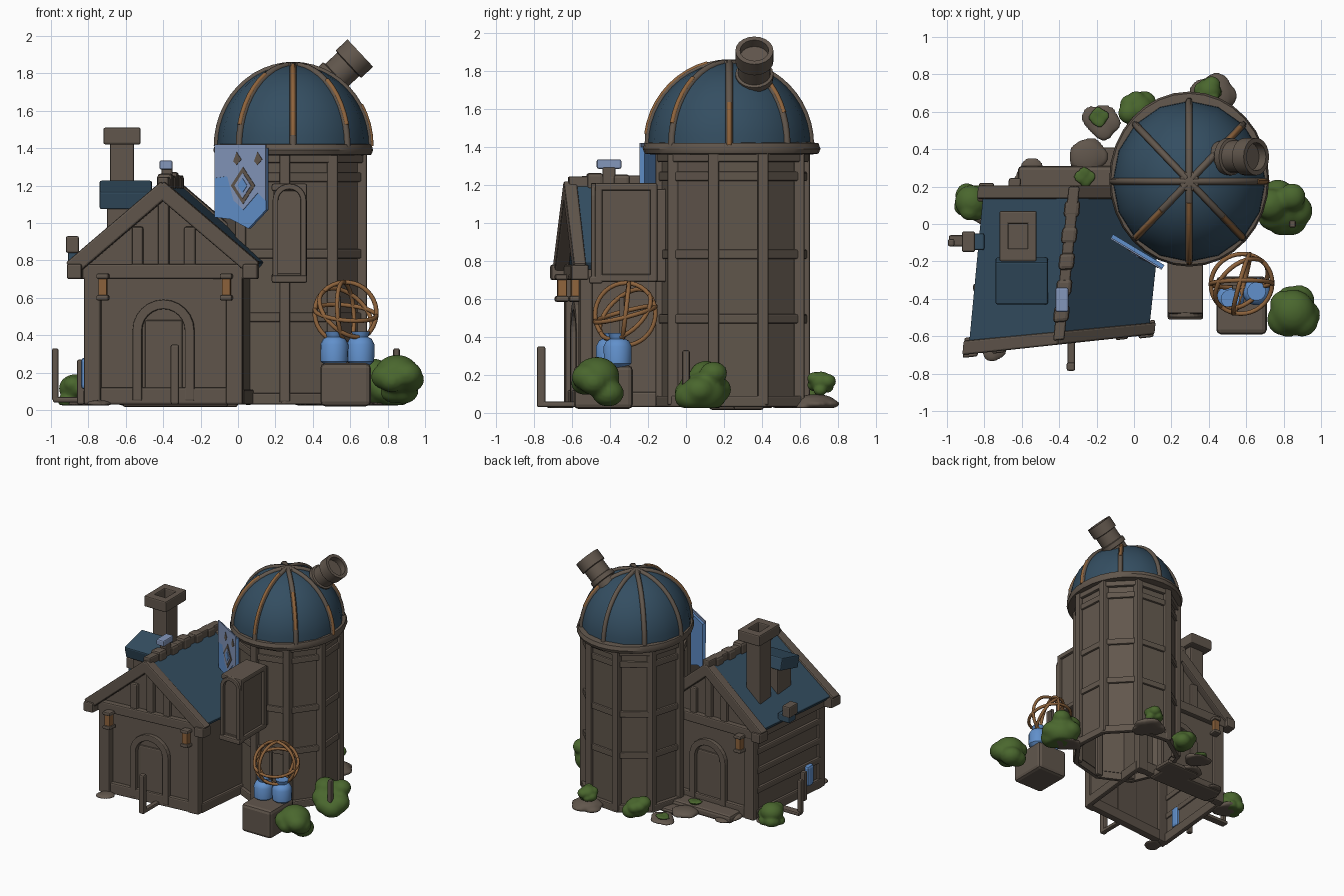
import bpy, bmesh, math, random
from mathutils import Vector, Matrix

if "Cube" in bpy.data.objects:
    bpy.data.objects.remove(bpy.data.objects["Cube"])
random.seed(4)

def mat(name, r, g, b):
    m = bpy.data.materials.new(name)
    m.diffuse_color = (r, g, b, 1)
    m.use_nodes = True
    m.node_tree.nodes["Principled BSDF"].inputs["Base Color"].default_value = m.diffuse_color
    return m

BROWN = mat("weathered brown", 0.120, 0.094, 0.073)
NAVY = mat("slate blue", 0.034, 0.076, 0.120)
BLUE = mat("light blue", 0.12, 0.28, 0.60)
PALE = mat("pale blue", 0.23, 0.31, 0.50)
COPPER = mat("copper", 0.27, 0.125, 0.045)
GREEN = mat("leaf green", 0.068, 0.135, 0.027)

def skewed(v):
    # the house plan is slightly crooked
    return Vector((v.x + 0.1 * (v.y + 0.2), v.y + 0.1 * (v.x + 0.36) * max(0, -v.y / 0.6), v.z))

def finish(name, bm, m, skew=False, bevel=0.0, smooth=False, hollow=False):
    if skew:
        for v in bm.verts:
            v.co = skewed(v.co)
    bmesh.ops.recalc_face_normals(bm, faces=bm.faces)
    if hollow:  # shells are open underneath
        bmesh.ops.delete(bm, geom=[f for f in bm.faces if f.normal.z < -0.9], context='FACES')
    me = bpy.data.meshes.new(name)
    bm.to_mesh(me)
    bm.free()
    me.materials.append(m)
    ob = bpy.data.objects.new(name, me)
    bpy.context.collection.objects.link(ob)
    if bevel:
        b = ob.modifiers.new("bevel", 'BEVEL')
        b.width, b.segments = bevel, 2
    if smooth:
        bpy.context.view_layer.objects.active = ob
        bpy.ops.object.select_all(action='DESELECT')
        ob.select_set(True)
        bpy.ops.object.shade_smooth_by_angle(angle=math.radians(40))
    return ob

def box(name, lo, hi, m=BROWN, skew=False, bevel=0.01):
    lo, hi = Vector(lo), Vector(hi)
    bm = bmesh.new()
    bmesh.ops.create_cube(bm, size=1, matrix=Matrix.Translation((lo + hi) / 2) @ Matrix.Diagonal((hi - lo).to_4d()))
    return finish(name, bm, m, skew, bevel)

def beam(name, a, b, w, h, m=BROWN, skew=False, bevel=0.01):
    a, b = Vector(a), Vector(b)
    d = b - a
    bm = bmesh.new()
    bmesh.ops.create_cube(bm, size=1, matrix=Matrix.Translation((a + b) / 2)
                          @ d.to_track_quat('Y', 'Z').to_matrix().to_4x4() @ Matrix.Diagonal((w, d.length, h, 1)))
    return finish(name, bm, m, skew, bevel)

def lathe(name, prof, c, n, m=BROWN, rot=0.0, sx=1, sy=1, tilt=0.0, smooth=True, bevel=0, cap=True, hollow=False):
    bm = bmesh.new()
    rings = [[bm.verts.new((r * math.cos(rot + i * math.tau / n), r * math.sin(rot + i * math.tau / n), z))
              for i in range(n)] for r, z in prof]
    for p, q in zip(rings, rings[1:]):
        for i in range(n):
            bm.faces.new((p[i], p[(i + 1) % n], q[(i + 1) % n], q[i]))
    if cap:
        bm.faces.new(rings[0][::-1])
        bm.faces.new(rings[-1])
    bm.transform(Matrix.Translation(c) @ Matrix.Rotation(tilt, 4, 'Y') @ Matrix.Diagonal((sx, sy, 1, 1)))
    return finish(name, bm, m, smooth=smooth, bevel=bevel, hollow=hollow)

def prism(name, pts, origin, depth, m=BROWN, ang=0.0, skew=False, bevel=0.006, hollow=False):
    bm = bmesh.new()
    f = bm.faces.new([bm.verts.new((u, 0, z)) for u, z in pts])
    g = bmesh.ops.extrude_face_region(bm, geom=[f])
    bmesh.ops.translate(bm, vec=(0, -depth, 0), verts=[v for v in g["geom"] if isinstance(v, bmesh.types.BMVert)])
    bm.transform(Matrix.Translation(origin) @ Matrix.Rotation(ang, 4, 'Z'))
    return finish(name, bm, m, skew, bevel, hollow=hollow)

def arch(name, w, h, t, origin, depth, ang=0.0, skew=False):
    def half_ring(r):
        return [(-r, 0)] + [(-r * math.cos(a * math.pi / 12), h - w + r * math.sin(a * math.pi / 12)) for a in range(13)] + [(r, 0)]
    return prism(name, half_ring(w) + half_ring(w - t)[::-1], origin, depth, BROWN, ang, skew)

def blob(name, c, r, m, rz=0.85, lumps=8):
    bm = bmesh.new()
    for i in range(lumps):
        a = i * math.tau / max(lumps - 1, 1) + random.uniform(-0.3, 0.3)
        k = 0.0 if i == 0 else 0.45
        s = r * (0.8 if i == 0 else random.uniform(0.44, 0.6))
        p = Vector(c) + Vector((math.cos(a) * k * r, math.sin(a) * k * r, random.uniform(-0.5, 0.5) * r * rz))
        bmesh.ops.create_icosphere(bm, subdivisions=3, radius=s, matrix=Matrix.Translation(p) @ Matrix.Diagonal((1, 1, rz, 1)))
    for v in bm.verts:
        v.co.z = max(v.co.z, 0.025)
    ob = finish(name, bm, m, smooth=True)
    rm = ob.modifiers.new("merge", 'REMESH')
    rm.mode, rm.voxel_size, rm.use_smooth_shade = 'VOXEL', max(r * 0.1, 0.008), True
    sm = ob.modifiers.new("soften", 'SMOOTH')
    sm.factor, sm.iterations = 0.5, 2

# ---- tower ----
TX, TY, N, ROT = 0.29, 0.25, 9, math.radians(24)
lathe("tower_wall", [(0.385, 0.03), (0.385, 1.4)], (TX, TY, 0), N, rot=ROT, smooth=False, hollow=True)
for z, h, r in [(0.03, 0.06, 0.415), (0.47, 0.05, 0.402), (0.81, 0.05, 0.402), (1.22, 0.05, 0.402), (1.32, 0.06, 0.41)]:
    lathe("tower_band", [(0.38, z), (r, z), (r, z + h), (0.38, z + h)], (TX, TY, 0), N, rot=ROT, smooth=False, bevel=0.008, cap=False)
for i in range(N):
    a = ROT + i * math.tau / N
    c, s = math.cos(a), math.sin(a)
    beam("tower_pilaster", (TX + 0.385 * c, TY + 0.385 * s, 0.04), (TX + 0.385 * c, TY + 0.385 * s, 1.38), 0.058, 0.058)
DX, DY, SX, SY = 0.295, 0.24, 0.95, 1.04
lathe("dome_ring", [(0.40, 1.36), (0.44, 1.365), (0.45, 1.39), (0.44, 1.42), (0.40, 1.425)], (DX, DY, 0), 32, sx=SX, sy=SY)

# dome with brown ribs and copper strips
DY, SY = 0.228, 1.0
prof = [(0.43 * math.cos(t), 1.41 + 0.435 * math.sin(t)) for t in [i * math.pi / 24 for i in range(12)]] + [(0.02, 1.845)]
lathe("dome", prof, (DX, DY, 0), 16, NAVY, sx=SX, sy=SY)

def rib(name, a, lo, hi, radius, out, m):
    cu = bpy.data.curves.new(name, 'CURVE')
    cu.dimensions, cu.bevel_depth, cu.bevel_resolution, cu.use_fill_caps = '3D', radius, 1, True
    sp = cu.splines.new('POLY')
    sp.points.add(hi - lo - 1)
    for p, (r, z) in zip(sp.points, prof[lo:hi]):
        k = 1 + out / 0.43
        p.co = (DX + r * k * math.cos(a) * SX, DY + r * k * math.sin(a) * SY, 1.41 + (z - 1.41) * k, 1)
    cu.materials.append(m)
    bpy.context.collection.objects.link(bpy.data.objects.new(name, cu))

for i in range(8):
    a = math.radians(45 * i)
    rib("dome_rib", a, 0, len(prof), 0.019, 0, BROWN)
    if i in (0, 1, 5, 6, 7):
        lo, hi = {0: (0, 5), 1: (3, 8), 5: (2, 9), 6: (1, 11), 7: (2, 8)}[i]
        rib("dome_rib_copper", a, lo, hi, 0.013, 0.011, COPPER)
lathe("dome_cap", [(0.06, 1.83), (0.05, 1.855), (0.01, 1.86)], (DX, DY, 0), 16)

# telescope
lathe("telescope", [(0.085, -0.1), (0.085, 0.10), (0.1, 0.105), (0.1, 0.14), (0.086, 0.145), (0.086, 0.23), (0.1, 0.235),
                    (0.1, 0.32), (0.075, 0.32), (0.075, 0.27)], (0.42, 0.36, 1.69), 20, tilt=math.radians(47))

# tower oriel window
box("oriel", (0.19, -0.47, 0.69), (0.35, -0.1, 1.18))
arch("oriel_front_frame", 0.09, 0.53, 0.03, (0.275, -0.47, 0.68), 0.03)
box("oriel_sill", (0.18, -0.51, 0.68), (0.37, -0.44, 0.72))
for y in (-0.46, -0.17):
    box("oriel_side_post", (0.34, y - 0.02, 0.69), (0.37, y + 0.02, 1.2))
for z in (0.69, 1.17):
    box("oriel_side_rail", (0.18, -0.48, z), (0.37, -0.15, z + 0.04))

# banner on the tower
BA, BO = math.radians(-31), Vector((-0.112, -0.055, 0))
BN = Vector((math.sin(BA), -math.cos(BA), 0))
prism("banner_cloth", [(0, 1.03), (0.1, 1.02), (0.21, 0.97), (0.32, 1.07), (0.32, 1.40), (0, 1.40)], BO, 0.025, BLUE, BA, bevel=0)
prism("banner_top", [(0, 1.24), (0.08, 1.25), (0.12, 1.12), (0.18, 1.07), (0.27, 1.16), (0.32, 1.12), (0.32, 1.42), (0, 1.42)],
      BO + BN * 0.02, 0.009, PALE, BA, bevel=0)
for k, m, d in ((1.0, BROWN, 0.026), (0.68, PALE, 0.029), (0.4, BLUE, 0.032)):
    prism("banner_emblem", [(0.18 - 0.075 * k, 1.20), (0.18, 1.20 + 0.1 * k), (0.18 + 0.075 * k, 1.20), (0.18, 1.20 - 0.1 * k)],
          BO + BN * d, 0.006, m, BA, bevel=0)
for u in (0.12, 0.25):
    prism("banner_mark", [(u, 1.33), (u + 0.02, 1.38), (u + 0.05, 1.34), (u + 0.02, 1.31)], BO + BN * 0.026, 0.006, BROWN, BA, bevel=0)

# ---- house ----
RX = -0.36
prism("house_body", [(-0.77, 0.03), (0.05, 0.03), (0.05, 0.80), (RX, 1.14), (-0.77, 0.80)], (0, 0.15, 0), 0.71, skew=True, bevel=0, hollow=True)
for s in (-1, 1):
    ex = RX + s * 0.47
    beam("roof_slab", (RX, -0.22, 1.185), (ex, -0.22, 0.77), 0.80, 0.05, NAVY, True)
    for y in (-0.61, 0.17):
        beam("rafter", (RX - s * 0.02, y, 1.19), (ex + s * 0.02, y, 0.755), 0.07, 0.085, skew=True)
        box("eave_block", (ex - 0.04, y - 0.05, 0.70), (ex + 0.04, y + 0.05, 0.78), skew=True)
    for y in (-0.565, 0.15):
        x = RX + s * 0.38
        box("corner_post", (x - 0.045, y - 0.035, 0.03), (x + 0.045, y + 0.035, 0.78), skew=True)
    box("side_sill", (RX + s * 0.41 - 0.02, -0.56, 0.03), (RX + s * 0.41 + 0.02, 0.15, 0.11), skew=True)
for y, ang in ((-0.56, 0), (0.15, math.pi)):
    s = 1 if y > 0 else -1
    box("gable_beam", (-0.80, y - 0.04, 0.70), (0.07, y + 0.04, 0.78), skew=True)
    box("wall_sill", (-0.70, y - 0.03, 0.03), (0.0, y + 0.03, 0.12), skew=True)
    for x, top in ((-0.5, 0.98), (RX, 1.12), (-0.22, 0.98)):
        box("gable_batten", (x - 0.03, y - 0.025, 0.75), (x + 0.03, y + 0.025, top), skew=True)
    arch("door_frame", 0.165, 0.54, 0.05, (-0.36, y, 0.05), 0.035, ang, True)
    box("door_leaf", (-0.46, y - 0.012, 0.05), (-0.26, y + 0.012, 0.48), skew=True)
    for x in (-0.68, -0.02):
        ly = y + s * 0.06
        box("lantern", (x - 0.023, ly - 0.023, 0.61), (x + 0.023, ly + 0.023, 0.71), COPPER, True, 0.005)
        for z in (0.585, 0.70):
            box("lantern_cap", (x - 0.033, ly - 0.035, z), (x + 0.033, ly + 0.035, z + 0.03), skew=True)
for z in (0.24, 0.40, 0.56):
    box("side_plank", (-0.79, -0.55, z), (-0.76, 0.14, z + 0.05), skew=True)
box("side_eave_beam", (-0.81, -0.56, 0.70), (-0.75, 0.15, 0.77), skew=True)

# ridge stones
beam("ridge_beam", (RX, -0.62, 1.21), (RX, 0.2, 1.22), 0.06, 0.07, skew=True)
for i in range(5):
    y, h = -0.48 + i * 0.14, random.uniform(1.25, 1.31)
    box("ridge_stone", (RX - 0.042, y - 0.045, 1.17), (RX + 0.042, y + 0.045, h), skew=True, bevel=0.02)
box("ridge_finial_stem", (-0.41, -0.44, 1.2), (-0.35, -0.37, 1.30))
box("ridge_finial", (-0.42, -0.47, 1.285), (-0.35, -0.34, 1.335), PALE)

# chimney and dormer
box("chimney_stem", (-0.685, -0.14, 0.88), (-0.555, 0.01, 1.43))
for lo, hi in (((-0.72, -0.2), (-0.67, 0.07)), ((-0.57, -0.2), (-0.52, 0.07)), ((-0.69, -0.2), (-0.55, -0.13)), ((-0.69, 0.0), (-0.55, 0.07))):
    box("chimney_cap", (*lo, 1.42), (*hi, 1.51))
box("dormer_wall", (-0.70, -0.38, 0.85), (-0.48, -0.2, 1.13))
beam("dormer_roof", (-0.60, -0.42, 1.12), (-0.60, -0.19, 1.18), 0.28, 0.10, NAVY)
box("eave_bracket", (-0.92, -0.15, 0.84), (-0.85, -0.04, 0.93))
box("eave_bracket_base", (-0.91, -0.14, 0.79), (-0.80, -0.05, 0.85), NAVY)

# ---- armillary stand ----
box("pedestal", (0.44, -0.59, 0.02), (0.71, -0.28, 0.25), bevel=0.025)
for x, y in ((0.515, -0.40), (0.655, -0.36)):
    lathe("blue_jar", [(0.05, 0.24), (0.073, 0.26), (0.075, 0.35), (0.06, 0.38), (0.04, 0.39), (0.05, 0.42), (0.02, 0.42)], (x, y, 0), 18, BLUE)
box("armillary_post", (0.525, -0.35, 0.2), (0.55, -0.325, 0.61), bevel=0.004)
for rot in ((0.25, 0.1, 0), (1.45, 0.1, 0), (1.5, 0, 1.3), (0.8, 0.5, 0.3)):
    bpy.ops.mesh.primitive_torus_add(major_radius=0.165, minor_radius=0.012, major_segments=36, minor_segments=8,
                                     location=(0.575, -0.32, 0.52), rotation=rot)
    ring = bpy.context.object
    ring.name = "armillary_ring"
    ring.data.materials.append(COPPER)
    bpy.ops.object.shade_smooth()

# ---- plants, stones, fence posts ----
for c, r in (((0.85, -0.47, 0.14), 0.15), ((0.80, 0.09, 0.15), 0.16), ((0.02, 0.61, 0.11), 0.11),
             ((0.40, 0.71, 0.15), 0.08), ((-0.87, 0.12, 0.09), 0.11)):
    blob("bush", c, r, GREEN)
for c, r in (((-0.17, 0.55, 0.03), 0.115), ((0.42, 0.68, 0.04), 0.13), ((-0.74, -0.66, 0.03), 0.08), ((-0.83, 0.1, 0.03), 0.11),
             ((-0.55, 0.24, 0.03), 0.12), ((-0.25, 0.36, 0.03), 0.12), ((0.75, 0.1, 0.03), 0.12)):
    blob("ground_stone", c, r, BROWN, 0.35, 6)
for c in ((-0.19, 0.57, 0.07), (-0.26, 0.25, 0.09)):
    blob("moss", c, 0.06, GREEN, 0.3, 5)
box("back_terrace", (-0.62, 0.12, 0.015), (-0.05, 0.31, 0.08), bevel=0.02)
box("terrace_step", (-0.3, 0.25, 0.015), (0.0, 0.41, 0.05), bevel=0.015)
box("front_post", (-0.36, -0.785, 0.03), (-0.315, -0.74, 0.35))
box("front_post_foot", (-0.355, -0.77, 0.03), (-0.315, -0.55, 0.06))
box("left_post", (-0.995, -0.12, 0.05), (-0.96, -0.08, 0.33))
box("left_post_foot", (-0.99, -0.12, 0.04), (-0.75, -0.06, 0.07))
box("left_short_post", (-0.86, -0.36, 0.03), (-0.82, -0.32, 0.27))
box("blue_bucket", (-0.84, -0.48, 0.11), (-0.77, -0.40, 0.28), BLUE, bevel=0.02)
box("right_post", (0.83, -0.02, 0.05), (0.865, 0.02, 0.33))
